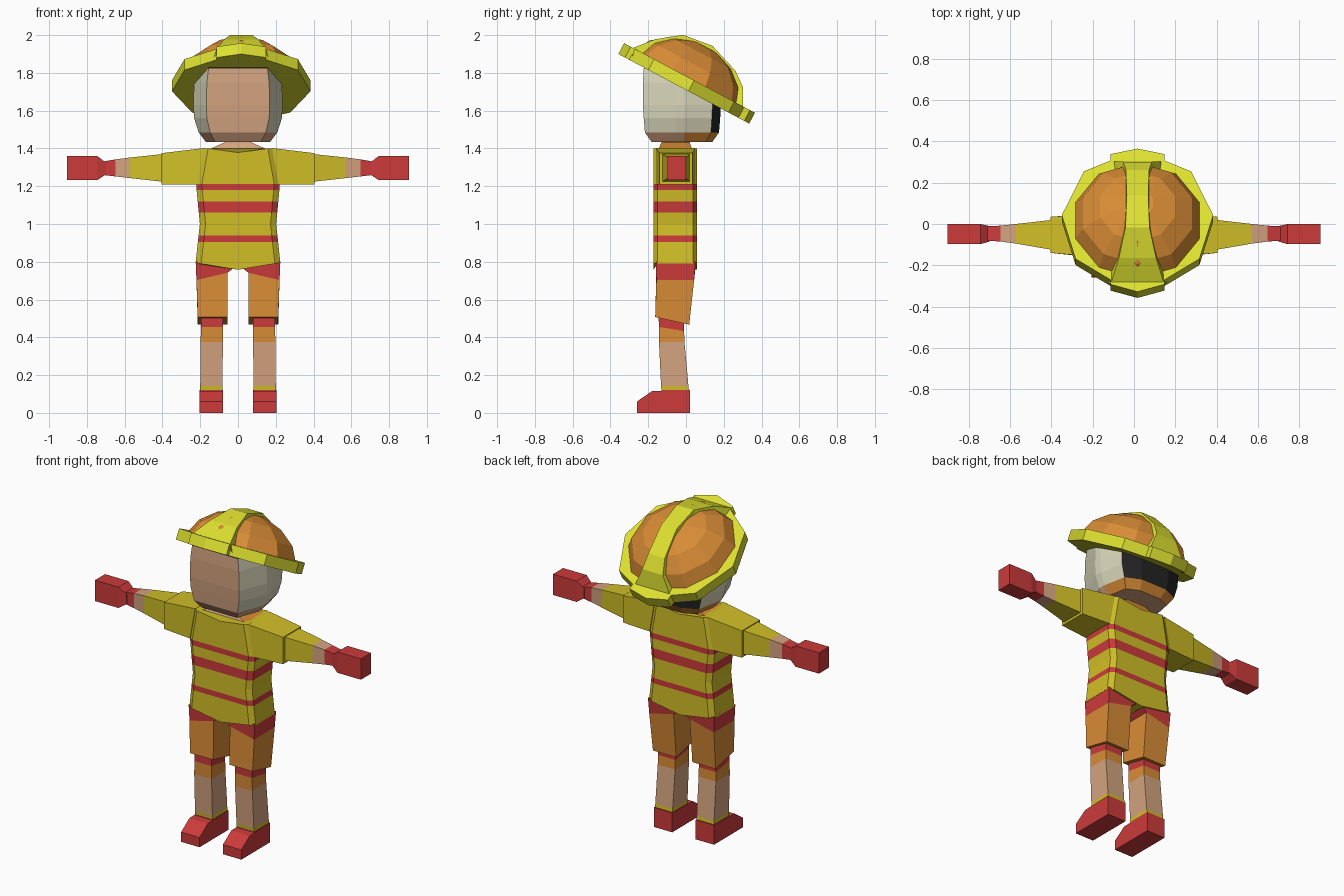
import bpy, bmesh, math
from mathutils import Matrix, Vector

if "Cube" in bpy.data.objects:
    bpy.data.objects.remove(bpy.data.objects["Cube"])


def lin(c):
    return c / 12.92 if c <= 0.04045 else ((c + 0.055) / 1.055) ** 2.4


COLOURS = {
    "coat_yellow": (0.82, 0.75, 0.15), "helmet_yellow": (0.87, 0.88, 0.19),
    "red": (0.80, 0.23, 0.23), "skin": (0.83, 0.64, 0.50),
    "orange": (0.85, 0.55, 0.21), "cream": (0.85, 0.84, 0.73),
    "black": (0.14, 0.14, 0.14),
}
MATS = {}
for key, rgb in COLOURS.items():
    MATS[key] = bpy.data.materials.new(key)
    MATS[key].diffuse_color = (*[lin(c) for c in rgb], 1)
ORDER = list(COLOURS)


def loft(name, rings, bands, rule=None, matrix=None):
    """Join equal rings of points; bands gives the colour of each strip."""
    bm = bmesh.new()
    rows = [[bm.verts.new(p) for p in ring] for ring in rings]
    n = len(rows[0])
    if isinstance(bands, str):
        bands = [bands] * (len(rows) - 1)
    for a, b, colour in zip(rows, rows[1:], bands):
        for i in range(n):
            j = (i + 1) % n
            bm.faces.new((a[i], a[j], b[j], b[i])).material_index = ORDER.index(colour)
    bm.faces.new(rows[0][::-1]).material_index = ORDER.index(bands[0])
    bm.faces.new(rows[-1]).material_index = ORDER.index(bands[-1])
    bmesh.ops.recalc_face_normals(bm, faces=bm.faces)
    if rule:
        for f in bm.faces:
            colour = rule(f.calc_center_median(), f.normal)
            if colour:
                f.material_index = ORDER.index(colour)
    if matrix:
        bm.transform(matrix)
    me = bpy.data.meshes.new(name)
    bm.to_mesh(me)
    bm.free()
    for m in ORDER:
        me.materials.append(MATS[m])
    ob = bpy.data.objects.new(name, me)
    bpy.context.collection.objects.link(ob)
    return ob


def lerp_table(table, z):
    """Linear lookup of a value in a (z, value) table."""
    for (z0, v0), (z1, v1) in zip(table, table[1:]):
        if z <= z1:
            return v0 + (v1 - v0) * (z - z0) / (z1 - z0)
    return table[-1][1]


def mirrored(half):
    """Close a half outline that starts and ends on the x = 0 line."""
    return half + [(-x, y) for x, y in half[-2:0:-1]]


# Coat body with red stripes and a hem that dips in the middle
WIDTH = [(0.79, 0.225), (1.0, 0.202), (1.21, 0.222), (1.40, 0.188)]


def coat_ring(z, dip=0.0):
    b = lerp_table(WIDTH, z)
    a, yf, yb = b - 0.03, -0.172, 0.058
    half = [(0, yf), (a, yf), (b, yf + 0.022), (b, yb - 0.022), (a, yb), (0, yb)]
    return [(x, y, z - dip * (x == 0)) for x, y in mirrored(half)]


coat_z = [0.79, 0.905, 0.938, 1.0, 1.062, 1.12, 1.18, 1.213, 1.40]
Y, R = "coat_yellow", "red"
loft("coat", [coat_ring(z, 0.032 if z == 0.79 else 0.022 if z == 1.40 else 0) for z in coat_z],
     [Y, R, Y, Y, R, Y, R, Y])


def box_ring(x0, x1, y0, y1, z):
    return [(x0, y0, z), (x1, y0, z), (x1, y1, z), (x0, y1, z)]


# Neck with sloping base, skin at the front and orange behind
loft("neck", [box_ring(-0.178, 0.178, -0.15, 0.035, 1.385),
              box_ring(-0.07, 0.07, -0.13, 0.02, 1.432),
              box_ring(-0.07, 0.07, -0.13, 0.02, 1.47)], "orange",
     lambda c, n: "skin" if n.y < -0.3 else None)


# Head: blocky face, cream sides, black hair behind
def head_ring(z, sx, sy):
    half = [(0, -0.228), (0.168, -0.228), (0.237, -0.055), (0.237, -0.01),
            (0.205, 0.14), (0.10, 0.185), (0, 0.185)]
    return [(x * sx, y * sy - 0.02 * (1 - sy), z) for x, y in mirrored(half)]


def head_colour(c, n):
    if c.z > 1.825:
        return "black"
    if c.z < 1.484:
        return "orange" if c.y > 0.04 and n.z > -0.95 else "skin"
    if c.y > 0.12:
        return "black"
    return "skin" if n.y < -0.9 else "cream"


loft("head", [head_ring(1.435, 0.72, 0.78), head_ring(1.485, 0.88, 0.95),
              head_ring(1.56, 0.98, 0.98), head_ring(1.63, 1, 1), head_ring(1.75, 0.98, 1),
              head_ring(1.822, 0.93, 0.98), head_ring(1.85, 0.9, 0.95)],
     "cream", head_colour)

# Helmet, tilted back
TILT = Matrix.Translation((0.017, -0.014, 1.717)) @ Matrix.Rotation(math.radians(-28), 4, "X")
brim = mirrored([(0, -0.39), (0.13, -0.35), (0.13, -0.325), (0.30, -0.21), (0.367, 0.03),
                 (0.26, 0.27), (0.13, 0.33), (0.13, 0.365), (0, 0.395)])
loft("helmet_brim", [[(x, y, z) for x, y in brim] for z in (0, 0.065)],
     "helmet_yellow", None, TILT)


def decagon(r, z):
    return [(r * math.sin(i * math.pi / 5), -r * math.cos(i * math.pi / 5), z) for i in range(10)]


loft("helmet_dome", [decagon(r, z) for r, z in
                     ((0.325, 0.05), (0.278, 0.14), (0.19, 0.21), (0.08, 0.25))],
     "orange", None, TILT)

# Raised crest running over the helmet: position, height, half width
CREST = [(-0.345, 0.055, 0.13), (-0.255, 0.16, 0.09), (-0.135, 0.25, 0.058),
         (0.03, 0.272, 0.052), (0.20, 0.212, 0.056), (0.275, 0.155, 0.07), (0.33, 0.055, 0.12)]
loft("helmet_crest", [[(-w, v, h), (w, v, h), (w * 1.12, v * 0.9, h - 0.04),
                       (-w * 1.12, v * 0.9, h - 0.04)] for v, h, w in CREST],
     "helmet_yellow", None, TILT)


def x_ring(s, x, y0, y1, z0, z1):
    return [(s * x, y0, z0), (s * x, y1, z0), (s * x, y1, z1), (s * x, y0, z1)]


for side, s in (("left", 1), ("right", -1)):
    # Short shoulder sleeve
    cap = [(s * 0.215, -0.16, 1.21), (s * 0.215, 0.048, 1.21),
           (s * 0.18, 0.048, 1.402), (s * 0.18, -0.16, 1.402)]
    loft(side + "_shoulder", [cap, x_ring(s, 0.405, -0.14, 0.035, 1.21, 1.375)], Y)

    # Forearm sleeve, bare wrist, cuff
    loft(side + "_forearm", [x_ring(s, 0.38, -0.128, 0.022, 1.222, 1.372),
                             x_ring(s, 0.572, -0.095, 0.0, 1.243, 1.352),
                             x_ring(s, 0.648, -0.085, -0.008, 1.252, 1.342),
                             x_ring(s, 0.72, -0.08, -0.012, 1.26, 1.33)], [Y, "skin", R])

    # Gloved hand
    loft(side + "_hand", [x_ring(s, 0.70, -0.085, -0.01, 1.262, 1.325),
                          x_ring(s, 0.745, -0.098, 0.0, 1.232, 1.36),
                          x_ring(s, 0.905, -0.098, 0.0, 1.232, 1.36)], R)

    # Shorts with a slanted red waist and lower hem at the back
    def leg_ring(xi, xo, yf, yb, zi, zo, back=0.0):
        return [(s * xi, yf, zi), (s * xo, yf, zo),
                (s * xo, yb, zo - back), (s * xi, yb, zi - back)]

    loft(side + "_shorts", [leg_ring(0.055, 0.213, -0.163, 0.017, 0.507, 0.507, 0.04),
                            leg_ring(0.055, 0.220, -0.157, 0.043, 0.742, 0.703),
                            leg_ring(0.025, 0.224, -0.160, 0.050, 0.765, 0.80)],
         ["orange", R])

    # Lower leg with knee bands and sock top
    loft(side + "_leg", [leg_ring(0.082, 0.200, -0.130, 0.016, 0.10, 0.10),
                         leg_ring(0.082, 0.200, -0.130, 0.015, 0.122, 0.122),
                         leg_ring(0.082, 0.200, -0.132, 0.013, 0.142, 0.142),
                         leg_ring(0.080, 0.198, -0.143, -0.008, 0.375, 0.375),
                         leg_ring(0.080, 0.196, -0.144, -0.010, 0.455, 0.455, 0.022),
                         leg_ring(0.080, 0.196, -0.145, -0.010, 0.56, 0.56)],
         [R, Y, "skin", "orange", R])

    # Shoe from a side profile
    shoe = [(-0.26, 0), (-0.26, 0.06), (-0.18, 0.115), (0.02, 0.12), (0.02, 0)]
    loft(side + "_shoe", [[(s * x, y, z) for y, z in shoe] for x in (0.08, 0.205)], R)

for m in bpy.data.materials:
    if m.users and not m.is_grease_pencil:
        m.use_nodes = True
        m.node_tree.nodes["Principled BSDF"].inputs["Base Color"].default_value = m.diffuse_color
